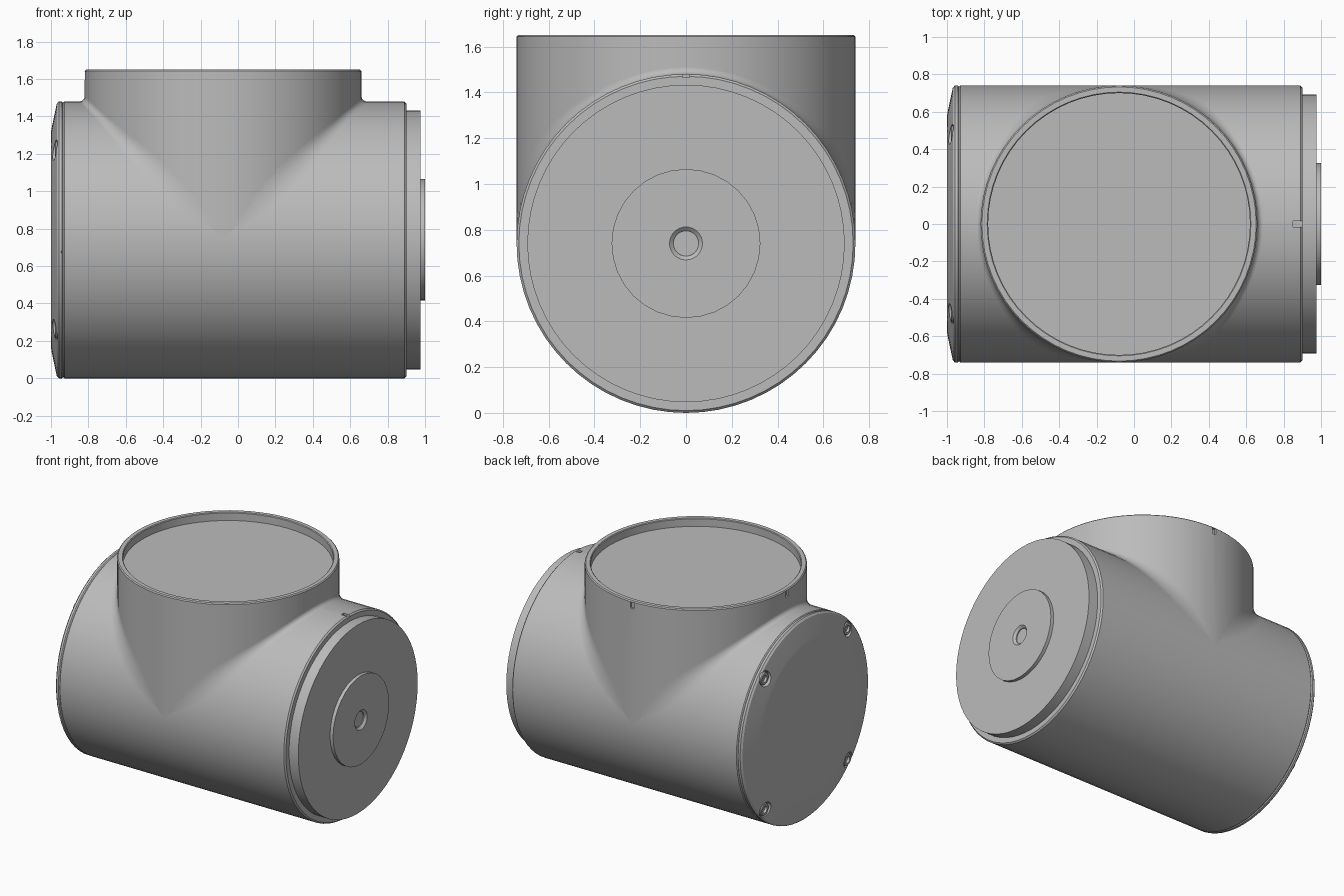
import bpy, bmesh, math
from mathutils import Vector, Matrix

cube = bpy.data.objects.get("Cube")
if cube:
    bpy.data.objects.remove(cube, do_unlink=True)

R = 0.74          # shared radius of both tubes, also the height of the main axis
CX = -0.08        # collar axis position
SEG = 64
AXIS_X = Matrix.Translation((0, 0, R)) @ Matrix.Rotation(math.pi / 2, 4, 'Y')
AXIS_Z = Matrix.Translation((CX, 0, 0))

grey = bpy.data.materials.new("satin_grey")
grey.use_nodes = True
COLOUR = (0.5, 0.5, 0.5, 1)
grey.diffuse_color = COLOUR
grey.node_tree.nodes["Principled BSDF"].inputs["Base Color"].default_value = COLOUR


def finish(bm, name):
    mesh = bpy.data.meshes.new(name)
    bm.to_mesh(mesh)
    bm.free()
    mesh.materials.append(grey)
    ob = bpy.data.objects.new(name, mesh)
    bpy.context.collection.objects.link(ob)
    return ob


def smooth(ob, angle=25):
    bpy.ops.object.select_all(action='DESELECT')
    ob.select_set(True)
    bpy.context.view_layer.objects.active = ob
    bpy.ops.object.shade_smooth_by_angle(angle=math.radians(angle))


def lathe(name, profile, frame, seg=SEG):
    """Solid of revolution from (radius, height) pairs, capped at both ends."""
    bm = bmesh.new()
    rings = []
    for r, h in profile:
        rings.append([bm.verts.new(frame @ Vector((r * math.cos(a), r * math.sin(a), h)))
                      for a in (2 * math.pi * i / seg for i in range(seg))])
    for lo, hi in zip(rings, rings[1:]):
        for i in range(seg):
            j = (i + 1) % seg
            bm.faces.new((lo[i], lo[j], hi[j], hi[i]))
    bm.faces.new(rings[0])
    bm.faces.new(rings[-1])
    bmesh.ops.recalc_face_normals(bm, faces=bm.faces)
    return finish(bm, name)


def slot_cutter(name, centre, size):
    bm = bmesh.new()
    bmesh.ops.create_cube(bm, size=1, matrix=Matrix.Translation(centre) @ Matrix.Diagonal((*size, 1)))
    return finish(bm, name)


def cut(ob, cutters):
    for cutter in cutters:
        cutter.hide_render = True
        mod = ob.modifiers.new("cut", 'BOOLEAN')
        mod.operation = 'DIFFERENCE'
        mod.solver = 'EXACT'
        mod.object = cutter
        bpy.ops.object.select_all(action='DESELECT')
        bpy.context.view_layer.objects.active = ob
        ob.select_set(True)
        bpy.ops.object.modifier_apply(modifier=mod.name)
        bpy.data.objects.remove(cutter, do_unlink=True)


# Main horizontal tube with softened ends and an index slot on top
body = lathe("main_tube", [(0.72, -0.945), (0.72, -0.935), (R - 0.006, -0.935), (R, -0.928),
                           (R, 0.89), (R - 0.01, 0.9)], AXIS_X)
cut(body, [slot_cutter("slot", (0.88, 0, 2 * R), (0.06, 0.03, 0.03))])
smooth(body)

# Upright collar with a recessed top and two rim slots
collar = lathe("upright_collar", [(R, R), (R, 1.643), (R - 0.007, 1.65), (0.705, 1.65),
                                  (0.7, 1.645), (0.7, 1.59)], AXIS_Z)
cut(collar, [slot_cutter("slot", (CX, R, 1.618), (0.03, 0.03, 0.045)),
             slot_cutter("slot", (CX - R, 0, 1.618), (0.03, 0.03, 0.045))])
smooth(collar)


# Fillet where the collar meets the tube, widening down the sides
def blend(name, side, steps=8):
    bm = bmesh.new()
    rows = []
    half = SEG // 4
    for k in range(-half, half + 1):
        t = 2 * math.pi * k / SEG
        c, s = math.cos(t), math.sin(t)
        r = 0.03 + 0.55 * (1 - c) ** 2
        hub = Vector(((R + r) * c, (R + r) * s, (R + r) * c))
        to_collar, to_tube = Vector((-c, -s, 0)), Vector((0, -s, -c))
        row = []
        for i in range(steps + 1):
            d = to_collar.lerp(to_tube, i / steps).normalized()
            p = hub + r * d
            row.append(bm.verts.new((CX + side * p.x, p.y, R + p.z)))
        rows.append(row)
    for a, b in zip(rows, rows[1:]):
        for i in range(steps):
            bm.faces.new((a[i], a[i + 1], b[i + 1], b[i]))
    bmesh.ops.remove_doubles(bm, verts=bm.verts, dist=0.0005)
    bm.normal_update()
    bmesh.ops.reverse_faces(bm, faces=[f for f in bm.faces if f.normal.z < 0])
    smooth(finish(bm, name), 60)


blend("blend_left", 1)
blend("blend_right", -1)

# Output end: stepped flange and centre disc with a chamfered bore
smooth(lathe("output_flange", [(0.693, 0.88), (0.693, 0.975)], AXIS_X))
smooth(lathe("output_disc", [(0.325, 0.96), (0.325, 1.0), (0.072, 1.0),
                             (0.055, 0.985), (0.055, 0.978)], AXIS_X, 32))

# Closed end: domed cover with four counterbored screws
cover = lathe("end_cover", [(R - 0.006, -0.935), (R, -0.942), (R, -0.958), (0.728, -0.969),
                            (0.60, -0.996), (0.575, -1.0)], AXIS_X)
spots = [(sy * 0.48, R + sz * 0.48) for sy in (-1, 1) for sz in (-1, 1)]


def at(y, z):
    return Matrix.Translation((0, y, z)) @ Matrix.Rotation(math.pi / 2, 4, 'Y')


cut(cover, [lathe("bore", [(0.055, -1.1), (0.055, -0.955)], at(y, z), 24) for y, z in spots])
smooth(cover, 8)
for n, (y, z) in enumerate(spots):
    smooth(lathe(f"cover_screw_{n + 1}", [(0.046, -0.95), (0.046, -0.972), (0.04, -0.978),
                                          (0.024, -0.978), (0.024, -0.96)], at(y, z), 24))
